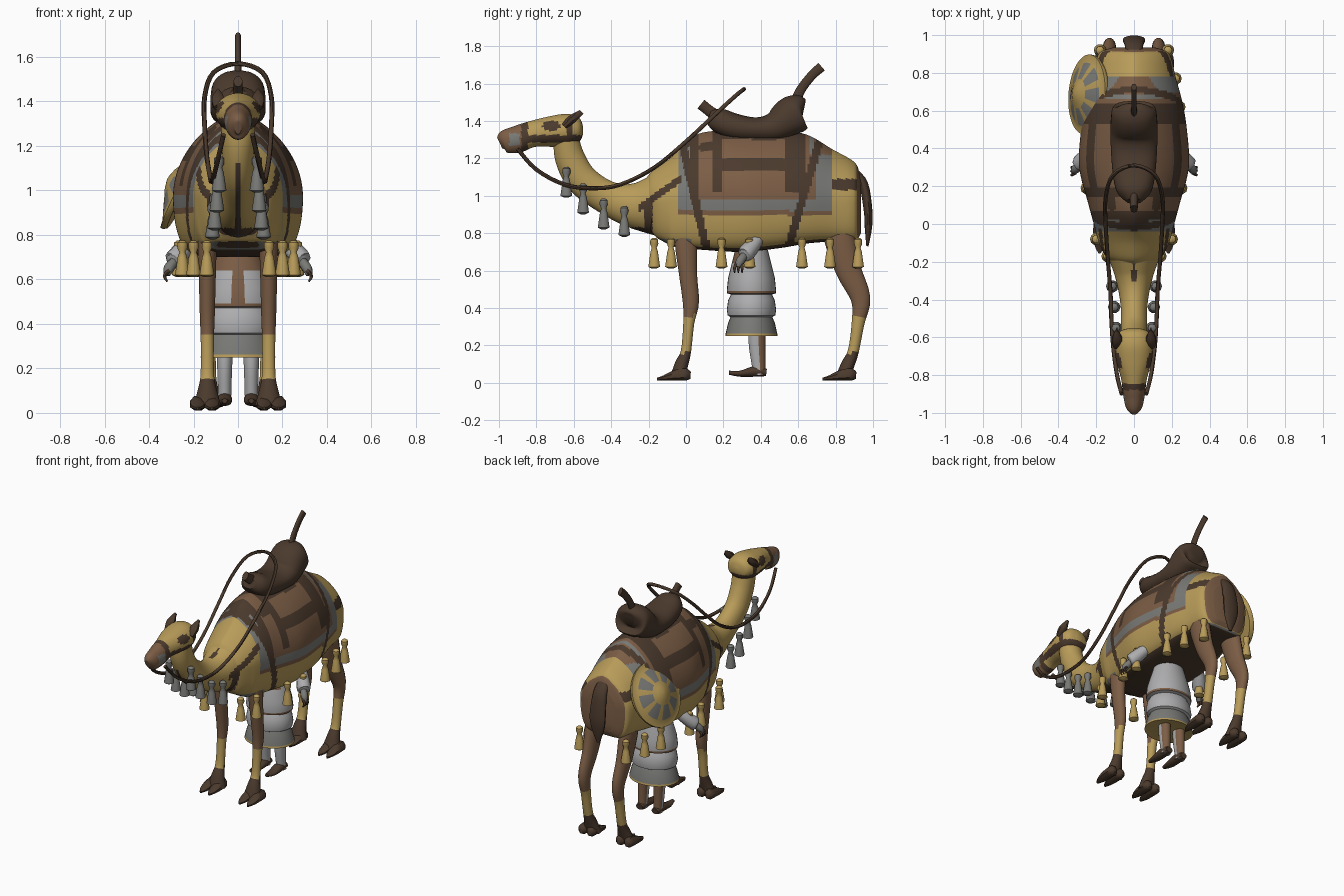
import bpy, bmesh, math
from mathutils import Vector, Matrix

if "Cube" in bpy.data.objects:
    bpy.data.objects.remove(bpy.data.objects["Cube"])


def material(name, r, g, b):
    m = bpy.data.materials.new(name)
    m.use_nodes = True
    m.diffuse_color = (r, g, b, 1)
    m.node_tree.nodes["Principled BSDF"].inputs["Base Color"].default_value = (r, g, b, 1)
    return m


MATS = [material("ochre", .48, .33, .1), material("dark_brown", .07, .042, .026),
        material("brown", .2, .11, .06), material("grey", .19, .19, .18),
        material("pale_grey", .42, .42, .43)]
OCHRE, DARK, BROWN, GREY, PALE = range(len(MATS))


def finish(obj):
    bpy.ops.object.select_all(action='DESELECT')
    obj.select_set(True)
    bpy.context.view_layer.objects.active = obj
    bpy.ops.object.shade_smooth_by_angle(angle=math.radians(45))


def skin(name, rings, rule, matrix=None):
    """Bridge closed rings into a capped surface; rule is a colour or f(centre, normal)."""
    bm = bmesh.new()
    loops = [[bm.verts.new(p) for p in ring] for ring in rings]
    for a, b in zip(loops, loops[1:]):
        for i in range(len(a)):
            bm.faces.new((a[i - 1], a[i], b[i], b[i - 1]))
    bm.faces.new(loops[0])
    bm.faces.new(loops[-1])
    bmesh.ops.recalc_face_normals(bm, faces=bm.faces)
    for f in bm.faces:
        f.material_index = rule(f.calc_center_median(), f.normal) if callable(rule) else rule
    if matrix:
        bm.transform(matrix)
    mesh = bpy.data.meshes.new(name)
    bm.to_mesh(mesh)
    bm.free()
    for m in MATS:
        mesh.materials.append(m)
    obj = bpy.data.objects.new(name, mesh)
    bpy.context.collection.objects.link(obj)
    finish(obj)


def smooth_keys(keys, n):
    """Catmull-Rom interpolation through key tuples."""
    k = [Vector(v) for v in keys]
    k = [k[0]] + k + [k[-1]]
    out = []
    for a, b, c, d in zip(k, k[1:], k[2:], k[3:]):
        for i in range(n):
            t = i / n
            out.append(.5 * (2 * b + (c - a) * t + (2 * a - 5 * b + 4 * c - d) * t * t
                             + (3 * b - a - 3 * c + d) * t ** 3))
    return out + [k[-1]]


def loft(name, keys, rule, x=0, n=4, sides=16, high=1, low=1):
    """Sections along a path in the side plane: y, z, half width, upper and lower radius."""
    path = smooth_keys(keys, n)
    rings = []
    for i, p in enumerate(path):
        t = path[min(i + 1, len(path) - 1)] - path[max(i - 1, 0)]
        t = Vector((t[0], t[1])).normalized()
        ring = []
        for j in range(sides):
            a = math.tau * (j + .5) / sides
            s, c = math.sin(a), math.cos(a)
            h = s * max(p[3] if s > 0 else p[4], .003)
            w = math.copysign(abs(c) ** (high if s > 0 else low), c)
            ring.append((x + max(p[2], .003) * w, p[0] - t.y * h, p[1] + t.x * h))
        rings.append(ring)
    skin(name, rings, rule)


def lathe(name, profile, rule, matrix, sides=10):
    rings = [[(r * math.cos(math.tau * j / sides), r * math.sin(math.tau * j / sides), z)
              for j in range(sides)] for r, z in profile]
    skin(name, rings, rule, matrix)


def tube(name, points, radii, mat):
    """Round rod along a free path with a radius at each point."""
    path = smooth_keys([(*p, r) for p, r in zip(points, radii)], 4)
    rings = []
    for i, p in enumerate(path):
        t = (path[min(i + 1, len(path) - 1)] - path[max(i - 1, 0)]).to_3d().normalized()
        u = t.cross(Vector((1, .2, 0))).normalized()
        v = t.cross(u)
        rings.append([p.to_3d() + p[3] * (u * math.cos(a) + v * math.sin(a))
                      for a in (math.tau * j / 8 for j in range(8))])
    skin(name, rings, mat)


def harness(y, z):
    """Chest straps shared by the neck and the front of the body."""
    return ((-.26 < y < -.02 and abs(z - 1.04 - (y + .1) * .7) < .022)
            or (z < .96 and abs(y + .2) < .022))


# Body with its patterned covering
def cloth(c, n):
    x, y, z = abs(c.x), c.y, c.z
    if n.z < -.85:
        return DARK
    if n.y > .85:
        return BROWN
    if harness(y, z) or abs(y + .02 - (1.28 - z) * .23) < .022 or abs(y - .55 - (z - .73) * .29) < .022:
        return DARK
    if y > .78:
        return DARK if 1.03 < z < 1.09 else GREY if z < .77 else OCHRE
    if y > -.04 and z > .92:
        if z > 1.22 and y > .66:
            return GREY if y < .69 or (y < .76 and x > .13) else BROWN
        if z < .98 or (z < 1.26 and (y < .02 or y > .7)):
            return GREY
        if .2 < y < .53 and (1.2 < z < 1.3 or 1.02 < z < 1.13):
            return BROWN
        if z < 1.02 or y > .64 or (.07 < y < .14 and (z < 1.24 or x < .1)):
            return BROWN
        return DARK
    if y > -.04 and z > .895:
        return BROWN
    return GREY if z < .77 and y < .03 else OCHRE


loft("body", [(-.24, .95, .05, .06, .1), (-.18, .96, .14, .15, .19), (-.1, .97, .185, .21, .235),
              (0, .97, .213, .32, .25), (.1, .97, .24, .37, .26), (.3, .97, .29, .38, .27),
              (.5, .97, .28, .38, .25), (.65, .97, .255, .355, .225), (.78, .97, .22, .28, .215),
              (.88, .97, .197, .225, .215), (.915, .97, .17, .19, .205), (.935, .97, .11, .12, .17)],
     cloth, n=12, sides=120, high=1.4, low=.32)


# Neck and head
def neck_rule(c, n):
    if n.y < -.1 and abs(c.x) < .012 and c.z < 1.12:
        return DARK
    if c.z < .83 and abs(c.x) < .1 and n.z < -.6:
        return DARK
    return DARK if harness(c.y, c.z) else OCHRE


loft("neck", [(-.65, 1.33, .08, .07, .06), (-.62, 1.2, .072, .08, .08), (-.55, 1.08, .07, .085, .085),
              (-.42, .99, .072, .09, .09), (-.28, .95, .1, .12, .125), (-.12, .96, .155, .17, .19),
              (0, .98, .17, .2, .2)], neck_rule, n=12, sides=60)


def head_rule(c, n):
    y, z = c.y, c.z
    if abs(n.x) > .5 and -.945 < y < -.89 and 1.27 < z < 1.335:
        return GREY
    if y < -.88:
        return BROWN
    if y < -.845 or 1.285 < z < 1.325 or (-.64 < y < -.605 and 1.28 < z < 1.4):
        return DARK
    if abs(n.x) > .35 and math.hypot((y + .72) * .8, (z - 1.375) * 1.4) < .038:
        return DARK
    return OCHRE


loft("head", [(-.995, 1.28, .015, .03, .03), (-.97, 1.29, .043, .06, .06), (-.9, 1.3, .058, .075, .07),
              (-.82, 1.32, .068, .08, .06), (-.72, 1.34, .095, .085, .08), (-.63, 1.35, .1, .088, .09),
              (-.57, 1.35, .075, .065, .06), (-.55, 1.35, .02, .02, .02)], head_rule, n=9, sides=52)

# Tail
loft("tail", [(.9, 1.13, .04, .02, .02), (.95, 1.06, .05, .025, .025), (.975, .92, .06, .022, .025),
              (.975, .83, .05, .02, .02), (.97, .73, .012, .006, .006)], DARK)


# Legs and feet
def leg_rule(c, n):
    return BROWN if c.z > .36 else OCHRE if c.z > .16 else DARK


def foot(name, x, y):
    for k in (-1, 1):
        loft(name + "_toe", [(y - .155, .022, .006, .006, .01), (y - .12, .026, .026, .014, .016),
                             (y - .06, .035, .036, .035, .025), (y, .04, .034, .04, .03),
                             (y + .025, .04, .014, .02, .02)], DARK, x + k * .032, 3, 8)


TASSEL = [(.01, .015), (.022, .005), (.023, -.018), (.014, -.038), (.021, -.06), (.033, -.14), (.012, -.15)]
for s, side in ((1, "left"), (-1, "right")):
    loft(side + "_front_leg", [(0, .84, .04, .06, .06), (-.005, .74, .042, .065, .055),
                               (.01, .58, .038, .05, .048), (.025, .43, .034, .045, .043),
                               (.015, .32, .03, .03, .03), (0, .17, .031, .028, .028),
                               (-.02, .1, .044, .033, .04), (-.035, .03, .064, .03, .05)],
         leg_rule, s * .138)
    foot(side + "_front", s * .15, 0)
    loft(side + "_hind_leg", [(.81, .86, .045, .07, .08), (.825, .76, .048, .08, .085),
                              (.87, .6, .042, .07, .07), (.935, .45, .035, .052, .055),
                              (.92, .32, .031, .035, .035), (.895, .17, .032, .03, .03),
                              (.87, .1, .044, .033, .04), (.85, .03, .064, .03, .05)],
         leg_rule, s * .13)
    foot(side + "_hind", s * .145, .885)

    # Ears
    loft(side + "_ear", [(-.65, 1.37, .02, .02, .015), (-.61, 1.41, .03, .025, .025),
                         (-.565, 1.455, .004, .004, .025)], DARK, s * .09, 3, 8)

    # Tassels on the neck and along the hem
    for x, y, z in ((.085, -.64, 1.14), (.095, -.55, 1.05), (.105, -.44, .97), (.115, -.33, .93)):
        lathe(side + "_neck_tassel", TASSEL, GREY, Matrix.Translation((s * x, y, z)))
    for x, y in ((.14, -.17), (.2, -.08), (.25, .19), (.265, .34), (.24, .62), (.22, .77), (.18, .92)):
        lathe(side + "_hem_tassel", TASSEL, OCHRE, Matrix.Translation((s * x, y, .76)))

    # Carrier's legs, shoes, arms and fingers
    loft(side + "_carrier_leg", [(.38, .32, .04, .045, .045), (.38, .2, .034, .045, .045),
                                 (.39, .07, .03, .035, .035), (.39, .04, .03, .04, .04)],
         lambda c, n: BROWN if c.y > .392 else PALE, s * .06)
    loft(side + "_shoe", [(.23, .055, .012, .01, .012), (.29, .05, .03, .015, .018),
                          (.37, .06, .034, .03, .028), (.43, .055, .025, .02, .02)], DARK, s * .06)
    tube(side + "_sleeve", [(s * .17, .41, .82), (s * .235, .37, .75), (s * .285, .32, .69), (s * .295, .31, .68)],
         (.03, .04, .046, .03), PALE)
    tube(side + "_hand", [(s * .28, .32, .69), (s * .31, .29, .65), (s * .32, .28, .62)],
         (.02, .024, .015), GREY)
    for k in (-1, 0, 1):
        tube(side + "_finger", [(s * .31, .285 + k * .015, .64), (s * .33, .28 + k * .02, .615),
                                (s * .318, .28 + k * .02, .59)], (.009, .008, .004), DARK)


# Carrier's tiered robe
def robe_rule(c, n):
    if c.z < .262:
        return OCHRE
    if c.z < .35:
        return GREY
    if .478 < c.z < .492:
        return BROWN
    if c.z > .492 and n.y < -.3 and (abs(c.x) < .03 or c.z > .64):
        return BROWN
    return PALE


lathe("carrier_robe", [(.06, .8), (.09, .7), (.105, .64), (.125, .56), (.132, .492), (.13, .478), (.11, .472),
                       (.125, .44), (.132, .39), (.127, .36), (.112, .352), (.125, .32), (.138, .263),
                       (.14, .25), (.1, .255)], robe_rule,
      Matrix.Translation((0, .35, 0)) @ Matrix.Diagonal((1.2, 1, 1, 1)), 32)

# Saddle with pommel and tall rear post
loft("saddle", [(.12, 1.42, .04, .04, .03), (.17, 1.4, .09, .07, .06), (.26, 1.37, .112, .07, .07),
                (.38, 1.36, .122, .06, .07), (.48, 1.37, .125, .085, .08), (.56, 1.43, .122, .1, .11),
                (.61, 1.46, .11, .085, .1), (.63, 1.46, .05, .04, .05)], DARK, n=5, sides=24, high=.8, low=.6)
loft("pommel", [(.2, 1.4, .03, .04, .04), (.13, 1.45, .022, .03, .03), (.08, 1.49, .02, .03, .03)], DARK)
loft("rear_post", [(.57, 1.46, .018, .03, .03), (.61, 1.56, .015, .026, .026),
                   (.67, 1.64, .014, .025, .025), (.725, 1.69, .014, .027, .027)], DARK)

# Reins looping from the muzzle over the saddle
half = [(.065, -.9, 1.25), (.09, -.8, 1.14), (.11, -.65, 1.06), (.12, -.5, 1.04), (.125, -.35, 1.06),
        (.14, -.17, 1.15), (.15, 0, 1.29), (.15, .14, 1.42), (.11, .26, 1.53)]
loop = half + [(0, .31, 1.57)] + [(-x, y, z) for x, y, z in reversed(half)]
tube("reins", loop, [.011] * len(loop), DARK)


# Domed round shield with painted petals
def shield_rule(c, n):
    r = math.hypot(c.x, c.y)
    petal = math.cos(8 * math.atan2(c.y, c.x)) > -.5
    return GREY if c.z > 0 and .08 < r < .168 and petal else OCHRE


turn = Vector((-.88, .07, .45)).to_track_quat('Z', 'Y').to_matrix().to_4x4()
lathe("shield", [(.2, -.015), (.212, 0), (.212, .012), (.19, .014), (.168, .024), (.12, .045), (.088, .058),
                 (.078, .061), (.05, .075), (.012, .085)], shield_rule,
      Matrix.Translation((-.24, .685, 1.015)) @ turn, 72)
